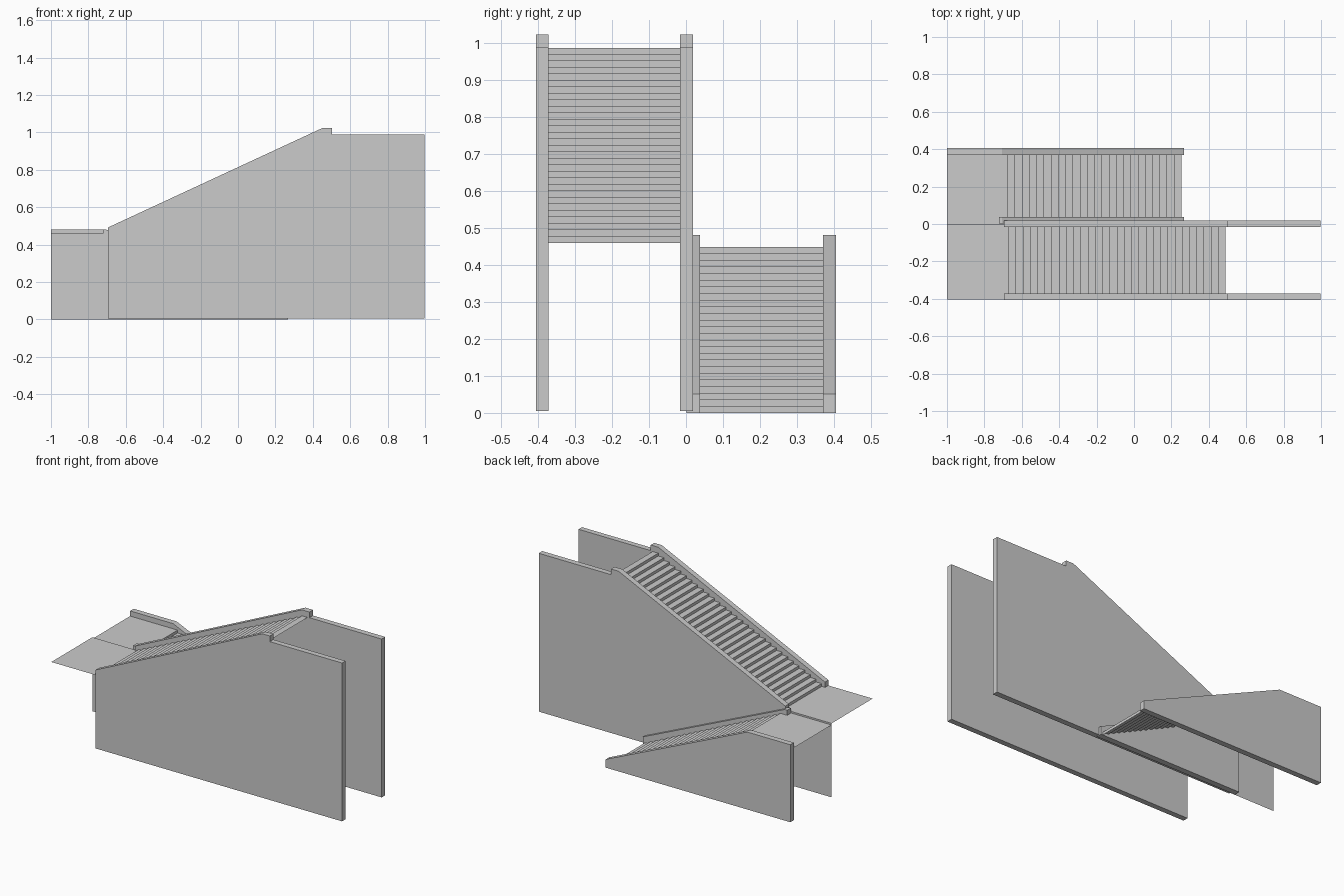
import bpy

if "Cube" in bpy.data.objects:
    bpy.data.objects.remove(bpy.data.objects["Cube"])


def mesh_object(name, verts, faces):
    mesh = bpy.data.meshes.new(name)
    mesh.from_pydata(verts, [], faces)
    mesh.update()
    obj = bpy.data.objects.new(name, mesh)
    bpy.context.collection.objects.link(obj)
    return obj


def wall(name, profile, y0, y1):
    """Solid slab: an x-z outline (counter-clockwise from -y) extruded along y."""
    n = len(profile)
    verts = [(x, y, z) for y in (y0, y1) for x, z in profile]
    faces = [tuple(range(n)), tuple(reversed(range(n, 2 * n)))]
    faces += [(i, i + n, (i + 1) % n + n, (i + 1) % n) for i in range(n)]
    return mesh_object(name, verts, faces)


def sheet(name, path, y0, y1):
    """Thin surface: an x-z path swept along y."""
    verts = [(x, y, z) for x, z in path for y in (y0, y1)]
    faces = [(2 * i, 2 * i + 2, 2 * i + 3, 2 * i + 1) for i in range(len(path) - 1)]
    return mesh_object(name, verts, faces)


LOW, HIGH = 0.449, 0.459       # heights of the two landing halves
RUN = 0.0387                   # tread depth

# Upper flight side walls
upper = [(-0.695, 0.005), (0.998, 0.005), (0.998, 0.988), (0.502, 0.988),
         (0.502, 1.023), (0.45, 1.023), (-0.695, 0.492)]
wall("upper_wall_front", upper, -0.405, -0.371)
wall("upper_wall_inner", upper, -0.016, 0.019)

# Lower flight side walls, the outer one running along the landing
slope = [(0.268, 0.0), (0.268, 0.051), (-0.705, 0.481)]
wall("lower_wall_inner", [(-0.722, 0.0)] + slope + [(-0.722, 0.481)], 0.002, 0.038)
wall("lower_wall_back", [(-1.0, 0.0)] + slope + [(-1.0, 0.481)], 0.37, 0.405)

# Upper steps: riser then tread, joined to the upper landing half
x, z = -0.672, HIGH
path = [(-1.0, z), (x, z)]
landing_upper = sheet("landing_upper", path, -0.403, 0.0)
path = [(x, z)]
for i in range(30):
    z += (0.986 - HIGH) / 30
    path.append((x, z))
    x += RUN
    path.append((x, z))
sheet("upper_steps", path, -0.371, -0.016)

# Lower steps, climbing towards -x up to the landing
x, z = 0.255, 0.0
path = [(x, z)]
for i in range(25):
    z += LOW / 25
    path.append((x, z))
    if i < 24:
        x -= RUN
        path.append((x, z))
sheet("lower_steps", path[::-1], 0.038, 0.37)
sheet("landing_lower", [(-1.0, LOW), (x, LOW)], 0.0, 0.37)

# Thin panel under the landing centre line
mesh_object("landing_panel",
            [(-1.0, 0, 0), (-0.69, 0, 0), (-0.69, 0, HIGH), (-1.0, 0, HIGH)],
            [(0, 1, 2, 3)])
